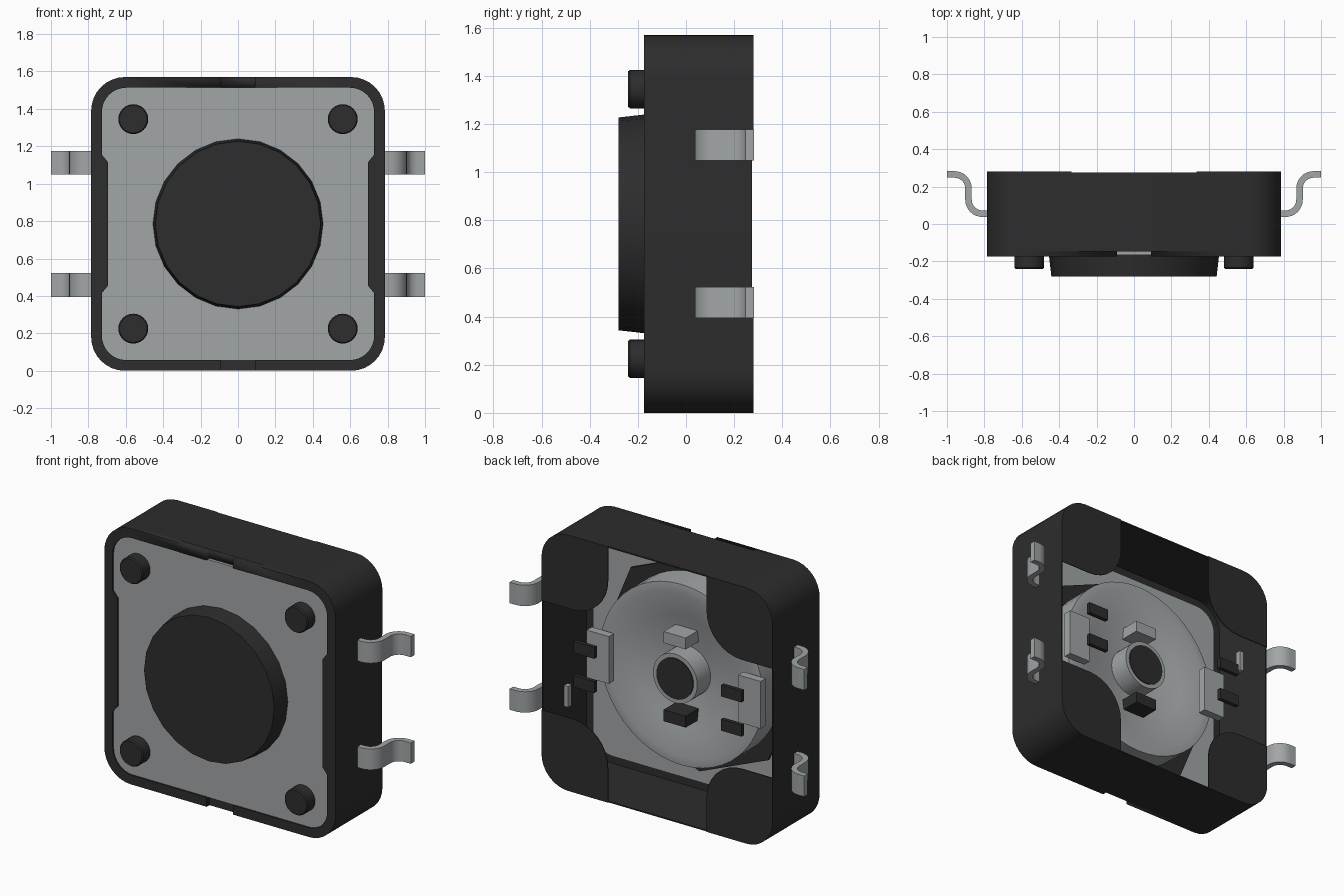
import bpy, bmesh, math

cube = bpy.data.objects.get("Cube")
if cube:
    bpy.data.objects.remove(cube)

MID = 0.785          # half width of the case and height of its centre


def material(name, rgb):
    m = bpy.data.materials.new(name)
    m.use_nodes = True
    m.diffuse_color = (*rgb, 1)
    m.node_tree.nodes["Principled BSDF"].inputs["Base Color"].default_value = (*rgb, 1)
    return m


BLACK = material("black plastic", (0.026, 0.026, 0.026))
METAL = material("grey metal", (0.36, 0.38, 0.39))


def finish(name, bm, mat):
    bmesh.ops.recalc_face_normals(bm, faces=bm.faces)
    mesh = bpy.data.meshes.new(name)
    bm.to_mesh(mesh)
    bm.free()
    mesh.materials.append(mat)
    mesh.shade_smooth()
    mesh.set_sharp_from_angle(angle=math.radians(30))
    ob = bpy.data.objects.new(name, mesh)
    bpy.context.collection.objects.link(ob)
    return ob


def along_y(p, d):
    return (p[0], d, p[1])


def along_z(p, d):
    return (p[0], p[1], d)


def prism(name, pts, lo, hi, mat, place=along_y):
    bm = bmesh.new()
    a = [bm.verts.new(place(p, lo)) for p in pts]
    b = [bm.verts.new(place(p, hi)) for p in pts]
    bm.faces.new(a)
    bm.faces.new(b)
    for i in range(len(pts)):
        bm.faces.new((a[i - 1], a[i], b[i], b[i - 1]))
    return finish(name, bm, mat)


def frame(name, outer, inner, lo, hi, mat):
    bm = bmesh.new()
    loops = [[bm.verts.new(along_y(p, d)) for p in pts]
             for pts, d in ((outer, lo), (outer, hi), (inner, hi), (inner, lo))]
    for k in range(4):
        a, b = loops[k - 1], loops[k]
        for i in range(len(outer)):
            bm.faces.new((a[i - 1], a[i], b[i], b[i - 1]))
    return finish(name, bm, mat)


def lathe(name, profile, x, z, mat, sides=32):
    # profile of (radius, y) turned around an axis along y
    bm = bmesh.new()
    rings = [[bm.verts.new((x + r * math.cos(math.tau * i / sides), y,
                            z + r * math.sin(math.tau * i / sides)))
              for i in range(sides)] for r, y in profile]
    for a, b in zip(rings, rings[1:]):
        for i in range(sides):
            bm.faces.new((a[i - 1], a[i], b[i], b[i - 1]))
    bm.faces.new(rings[0])
    bm.faces.new(rings[-1])
    return finish(name, bm, mat)


def arc(cx, cy, r, start, end, steps=8):
    angles = [math.radians(start + (end - start) * i / steps) for i in range(steps + 1)]
    return [(cx + r * math.cos(t), cy + r * math.sin(t)) for t in angles]


def rounded_square(half, r):
    c = half - r
    pts = []
    for sx, sz, a in ((1, 1, 0), (-1, 1, 90), (-1, -1, 180), (1, -1, 270)):
        pts += arc(sx * c, MID + sz * c, r, a, a + 90)
    return pts


def block(name, x0, x1, y0, y1, z0, z1, mat):
    return prism(name, [(x0, z0), (x1, z0), (x1, z1), (x0, z1)], y0, y1, mat)


# Case: thin walls, open at the back, with a front rim notched top and bottom
outline = rounded_square(MID, 0.18)
frame("case_wall", outline, rounded_square(MID - 0.008, 0.172), -0.145, 0.275, BLACK)
rim = frame("front_rim", outline, rounded_square(0.728, 0.13), -0.175, -0.145, BLACK)
for z in (0, 2 * MID):
    cutter = block("notch_cutter", -0.09, 0.09, -0.2, -0.148, z - 0.07, z + 0.07, BLACK)
    cutter.hide_render = True
    cutter.hide_set(True)
    cut = rim.modifiers.new("notch", "BOOLEAN")
    cut.object = cutter
    cut.solver = "EXACT"

# Front cover plate
prism("cover_plate", rounded_square(0.73, 0.13), -0.166, -0.144, METAL)

# Tapered push button
lathe("button", [(0.455, -0.165), (0.442, -0.28)], 0, MID, BLACK, 24)

for sx, side in ((1, "left"), (-1, "right")):
    # Chamfered rim tab overlapping the plate
    tab = [(0.74, 0.4), (0.695, 0.455), (0.695, 1.115), (0.74, 1.17)]
    prism(side + "_rim_tab", [(sx * x, z) for x, z in tab], -0.175, -0.145, BLACK)

    # Spring contact and pair of small posts inside
    xs = sorted((sx * 0.44, sx * 0.59))
    block(side + "_contact", *xs, 0.07, 0.12, 0.64, 0.93, METAL)

    for sz, level in ((1, "upper"), (-1, "lower")):
        tag = level + "_" + side
        lathe(tag + "_peg", [(0.08, -0.15), (0.08, -0.232), (0.074, -0.24)],
              sx * 0.56, MID + sz * 0.56, BLACK, 24)

        # Back corner pad, rounded on its outer and inner corner
        pad = (arc(0.605, 0.605, 0.18, 0, 90) + [(0.335, MID)]
               + arc(0.575, 0.575, 0.24, 180, 270) + [(MID, 0.335)])
        prism(tag + "_corner_pad", [(sx * x, MID + sz * z) for x, z in pad],
              0.275, 0.28, BLACK)

        zc = MID + sz * 0.105
        xs = sorted((sx * 0.43, sx * 0.57))
        block(tag + "_post", *xs, 0.25, 0.275, zc - 0.035, zc + 0.035, BLACK)

        # S-bent terminal
        t = 0.0175
        near = [(0.75, 0.055 - t)] + arc(0.81, 0.13, 0.075 + t, -90, 0) \
            + arc(0.96, 0.19, 0.075 - t, 180, 90) + [(1, 0.265 - t)]
        far = [(0.75, 0.055 + t)] + arc(0.81, 0.13, 0.075 - t, -90, 0) \
            + arc(0.96, 0.19, 0.075 + t, 180, 90) + [(1, 0.265 + t)]
        zc = MID + sz * 0.327
        prism(tag + "_terminal", [(sx * x, y) for x, y in near + far[::-1]],
              zc - 0.064, zc + 0.064, METAL, along_z)

# Inside: octagonal seat, dished spring and central boss
seat = lathe("spring_seat", [(0.66, -0.145), (0.66, -0.13)], 0, MID, BLACK, 8)
lathe("spring_dish", [(0.555, -0.13), (0.555, 0.045), (0.5, 0.05), (0.35, 0.005),
                      (0.15, -0.025), (0.15, 0.105)], 0, MID, METAL, 48)
lathe("boss_cap", [(0.125, 0.1), (0.125, 0.11)], 0, MID, BLACK)
for name, z, mat in (("upper_stop", 1.02, METAL), ("lower_stop", 0.54, BLACK)):
    block(name, -0.075, 0.075, -0.02, 0.11, z - 0.035, z + 0.035, mat)
